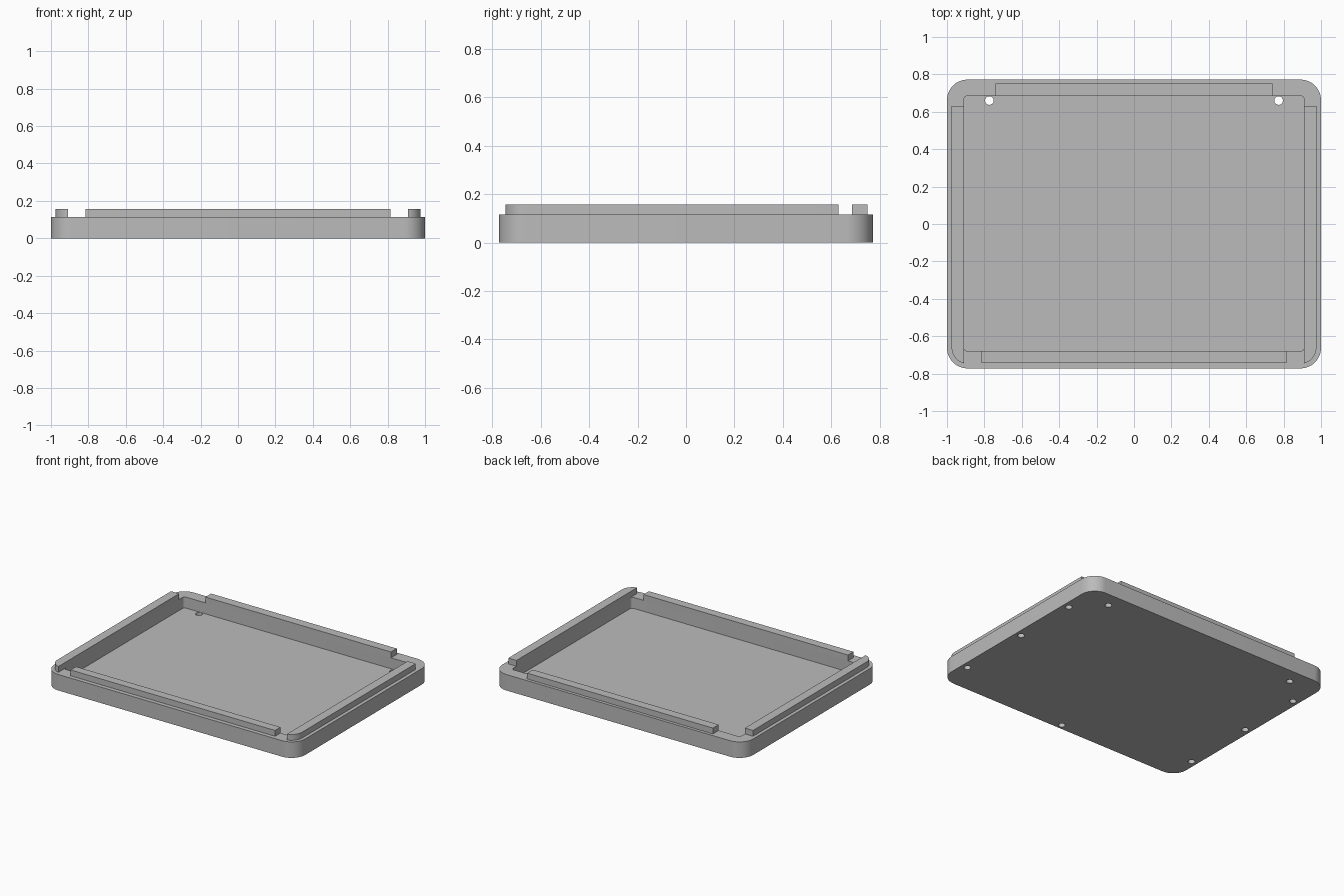
import bpy
import bmesh
from math import cos, sin, pi, radians, sqrt, asin

if "Cube" in bpy.data.objects:
    bpy.data.objects.remove(bpy.data.objects["Cube"], do_unlink=True)

GREY = (0.5, 0.5, 0.5, 1.0)
mat = bpy.data.materials.new("plain grey")
mat.use_nodes = True
mat.diffuse_color = GREY
mat.node_tree.nodes["Principled BSDF"].inputs["Base Color"].default_value = GREY

RIM, LIP_TOP, FLOOR = 0.115, 0.157, 0.036


def arc(cx, cy, r, a0, a1, n=12):
    return [(cx + r * cos(a0 + (a1 - a0) * i / n),
             cy + r * sin(a0 + (a1 - a0) * i / n)) for i in range(n + 1)]


def rounded_rect(x, y0, y1, r, n=12):
    pts = []
    corners = [(x - r, y1 - r), (r - x, y1 - r), (r - x, y0 + r), (x - r, y0 + r)]
    for k, (cx, cy) in enumerate(corners):
        pts += arc(cx, cy, r, k * pi / 2, (k + 1) * pi / 2, n)
    return pts


def prism(name, outline, z0, z1):
    """Extrude a flat outline from z0 up to z1."""
    bm = bmesh.new()
    base = bm.faces.new([bm.verts.new((x, y, z0)) for x, y in outline])
    top = bmesh.ops.extrude_face_region(bm, geom=[base])["geom"]
    verts = [v for v in top if isinstance(v, bmesh.types.BMVert)]
    bmesh.ops.translate(bm, verts=verts, vec=(0, 0, z1 - z0))
    bmesh.ops.recalc_face_normals(bm, faces=bm.faces)
    mesh = bpy.data.meshes.new(name)
    bm.to_mesh(mesh)
    bm.free()
    mesh.materials.append(mat)
    obj = bpy.data.objects.new(name, mesh)
    bpy.context.collection.objects.link(obj)
    return obj


def smooth(obj):
    bpy.ops.object.select_all(action="DESELECT")
    obj.select_set(True)
    bpy.context.view_layer.objects.active = obj
    bpy.ops.object.shade_smooth_by_angle(angle=radians(30))


def cut(obj, cutter):
    mod = obj.modifiers.new("cut", "BOOLEAN")
    mod.operation = "DIFFERENCE"
    mod.solver = "EXACT"
    mod.object = cutter
    cutter.hide_render = True
    bpy.context.view_layer.objects.active = obj
    bpy.ops.object.modifier_apply(modifier=mod.name)
    bpy.data.objects.remove(cutter, do_unlink=True)


# Tray body with rounded corners and a shallow cavity
tray = prism("tray", rounded_rect(1.0, -0.772, 0.772, 0.11), 0, RIM)
cut(tray, prism("cavity_cutter", rounded_rect(0.91, -0.68, 0.685, 0.02, 5), FLOOR, 0.3))

# Two through holes in the floor, blind holes under the walls
holes = [(s * 0.773, 0.66, 0.08) for s in (-1, 1)]
holes += [(s * 0.955, y, 0.08) for s in (-1, 1) for y in (0.475, -0.01, -0.555)]
holes.append((0, -0.735, 0.08))
for x, y, depth in holes:
    cut(tray, prism("hole_cutter", arc(x, y, 0.023, 0, 2 * pi, 24)[:-1], -0.05, depth))
smooth(tray)

# Straight lips on the front and back walls
for name, x, y0, y1 in (("front_lip", 0.815, -0.742, -0.68),
                        ("back_lip", 0.74, 0.685, 0.75)):
    prism(name, [(-x, y0), (x, y0), (x, y1), (-x, y1)], RIM, LIP_TOP)

# Side lips, whose front ends follow the rounded corner
r, inner, cx, cy = 0.085, 0.91, 0.89, -0.662
end = -pi / 2 + asin((inner - cx) / r)
profile = [(inner, 0.63)] + arc(cx, cy, r, end, 0) + [(cx + r, 0.63)]
for name, s in (("left_lip", 1), ("right_lip", -1)):
    smooth(prism(name, [(s * x, y) for x, y in profile], RIM, LIP_TOP))
